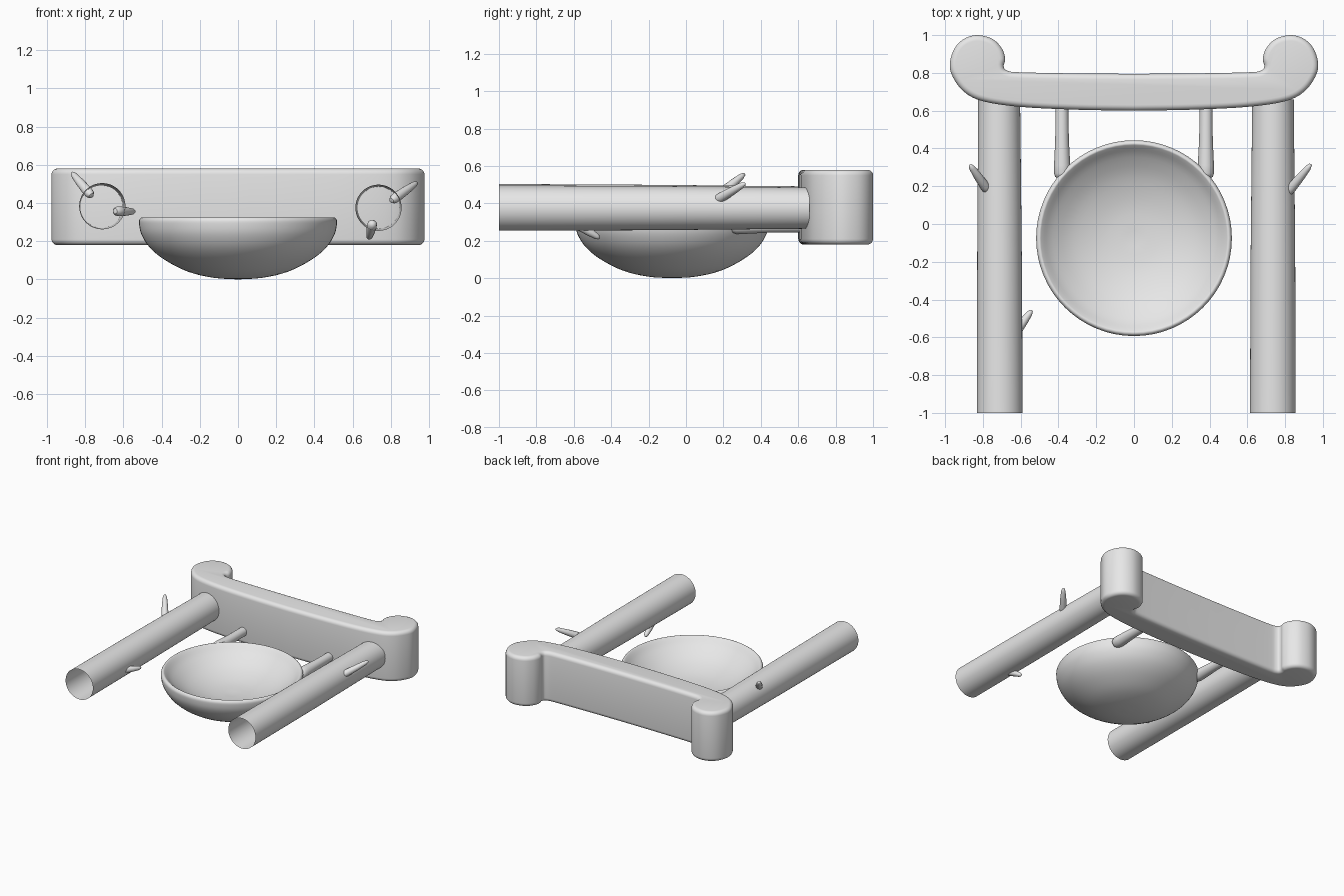
import bpy, bmesh, math
from mathutils import Vector

if "Cube" in bpy.data.objects:
    bpy.data.objects.remove(bpy.data.objects["Cube"])

grey = bpy.data.materials.new("plain grey")
grey.diffuse_color = (0.8, 0.8, 0.8, 1)
grey.use_nodes = True
grey.node_tree.nodes["Principled BSDF"].inputs["Base Color"].default_value = grey.diffuse_color


def finish(name, bm, angle=40):
    bmesh.ops.remove_doubles(bm, verts=bm.verts, dist=0.0005)
    bmesh.ops.recalc_face_normals(bm, faces=bm.faces)
    mesh = bpy.data.meshes.new(name)
    bm.to_mesh(mesh)
    bm.free()
    mesh.materials.append(grey)
    ob = bpy.data.objects.new(name, mesh)
    bpy.context.collection.objects.link(ob)
    bpy.ops.object.select_all(action='DESELECT')
    ob.select_set(True)
    bpy.context.view_layer.objects.active = ob
    bpy.ops.object.shade_smooth_by_angle(angle=math.radians(angle))
    return ob


def smooth_path(pts, steps):
    """Catmull-Rom curve through an open run of 2D points."""
    p = [Vector(q) for q in pts]
    p = [2 * p[0] - p[1]] + p + [2 * p[-1] - p[-2]]
    out = []
    for a, b, c, d in zip(p, p[1:], p[2:], p[3:]):
        for i in range(steps):
            t = i / steps
            out.append(0.5 * (2 * b + (c - a) * t + (2 * a - 5 * b + 4 * c - d) * t ** 2
                              + (3 * b - a - 3 * c + d) * t ** 3))
    return out + [p[-2]]


def revolve(name, profile, base, tip, sides=32):
    """Turn (radius, fraction of the way from base to tip) around an axis."""
    base, tip = Vector(base), Vector(tip)
    turn = (tip - base).to_track_quat('Z', 'Y')
    length = (tip - base).length
    bm = bmesh.new()
    rings = []
    for r, t in profile:
        ring = []
        for i in range(sides):
            a = math.tau * i / sides
            ring.append(bm.verts.new(base + turn @ Vector(
                (max(r, 0) * math.cos(a), max(r, 0) * math.sin(a), t * length))))
        rings.append(ring)
    for lo, hi in zip(rings, rings[1:]):
        for i in range(sides):
            j = (i + 1) % sides
            bm.faces.new((lo[i], lo[j], hi[j], hi[i]))
    return finish(name, bm)


# Crossbar with rounded scroll ends
half = [(0, 0.60), (0.3, 0.605), (0.6, 0.62), (0.8, 0.65), (0.9, 0.70), (0.96, 0.78),
        (0.975, 0.85), (0.95, 0.93), (0.90, 0.98), (0.83, 1.0), (0.75, 0.98),
        (0.70, 0.93), (0.682, 0.875), (0.69, 0.835), (0.672, 0.812), (0.60, 0.803),
        (0.3, 0.797), (0, 0.795)]
right = smooth_path(half, 5)
outline = right + [Vector((-p.x, p.y)) for p in reversed(right[1:-1])]
bm = bmesh.new()
bottom = bm.faces.new([bm.verts.new((p.x, p.y, 0.18)) for p in outline])
top = bmesh.ops.extrude_face_region(bm, geom=[bottom])
bmesh.ops.translate(bm, vec=(0, 0, 0.40),
                    verts=[v for v in top['geom'] if isinstance(v, bmesh.types.BMVert)])
rims = [e for e in bm.edges if abs(e.verts[0].co.z - e.verts[1].co.z) < 0.01]
bmesh.ops.bevel(bm, geom=rims, offset=0.03, segments=5, profile=0.5, affect='EDGES')
finish("crossbar", bm)

# Hollow open-ended logs, slightly tapered
revolve("left_log", [(0.121, 0), (0.118, 0.5), (0.111, 1)],
        (-0.71, -1, 0.383), (-0.714, 0.66, 0.38), 48)
revolve("right_log", [(0.121, 0), (0.118, 0.5), (0.110, 1)],
        (0.735, -1, 0.375), (0.736, 0.66, 0.375), 48)

# Bowl: outside, rolled rim, then the hollow
bowl = smooth_path([(0, 0), (0.13, 0.009), (0.26, 0.04), (0.38, 0.10), (0.46, 0.165),
                    (0.505, 0.235), (0.518, 0.295), (0.513, 0.318), (0.50, 0.325),
                    (0.485, 0.315), (0.43, 0.265), (0.32, 0.20), (0.17, 0.155),
                    (0, 0.14)], 4)
revolve("bowl", bowl, (0, -0.075, 0), (0, -0.075, 1), 64)

# Pegs joining the bowl to the crossbar
peg = [(0, 0), (0.022, 0.01), (0.037, 0.035), (0.043, 0.08), (0.043, 0.18),
       (0.036, 0.5), (0.034, 1)]
for side, word in ((-1, "left"), (1, "right")):
    revolve(word + "_peg", peg, (side * 0.38, 0.235, 0.28), (side * 0.382, 0.66, 0.28), 24)

# Twig stubs with rounded tips
twig = [(0, 0), (0.014, 0.02), (0.024, 0.1), (0.026, 0.25), (0.022, 0.6),
        (0.016, 0.88), (0.009, 0.97), (0, 1)]
for name, base, tip in (
        ("left_upper_twig", (-0.765, 0.165, 0.435), (-0.87, 0.315, 0.56)),
        ("left_inner_twig", (-0.645, -0.60, 0.357), (-0.54, -0.455, 0.355)),
        ("right_outer_twig", (0.80, 0.15, 0.41), (0.938, 0.318, 0.508)),
        ("right_lower_twig", (0.705, -0.60, 0.30), (0.685, -0.46, 0.213))):
    revolve(name, twig, base, tip, 16)
